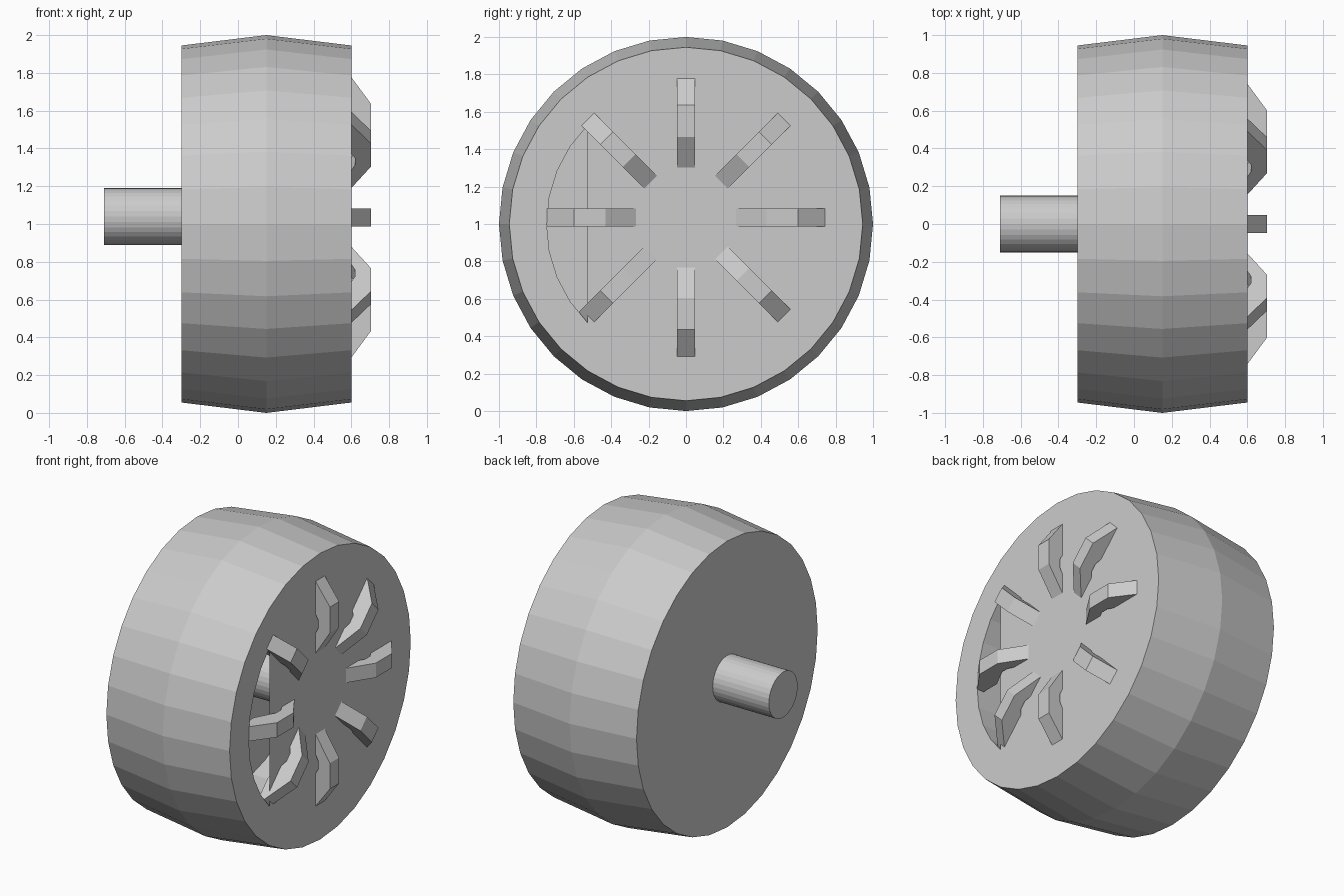
import bpy, bmesh
from math import sin, cos, pi
from mathutils import Matrix

if "Cube" in bpy.data.objects:
    bpy.data.objects.remove(bpy.data.objects["Cube"])

SIDES = 32


def finish(name, bm, loc=(0, 0, 0)):
    bmesh.ops.recalc_face_normals(bm, faces=bm.faces[:])
    mesh = bpy.data.meshes.new(name)
    bm.to_mesh(mesh)
    bm.free()
    obj = bpy.data.objects.new(name, mesh)
    obj.location = loc
    bpy.context.collection.objects.link(obj)
    return obj


def ring(bm, x, r):
    return [bm.verts.new((x, r * cos(2 * pi * i / SIDES), r * sin(2 * pi * i / SIDES)))
            for i in range(SIDES)]


def lathe(name, profile, loc):
    """Spin (x, radius) points about the x axis and cap both ends."""
    bm = bmesh.new()
    rings = [ring(bm, x, r) for x, r in profile]
    for a, b in zip(rings, rings[1:]):
        for i in range(SIDES):
            j = (i + 1) % SIDES
            bm.faces.new((a[i], a[j], b[j], b[i]))
    bm.faces.new(rings[0])
    bm.faces.new(rings[-1])
    return finish(name, bm, loc)


# Tyre with a crowned tread and a recess behind the hub cover
lathe("tyre", [(-0.30, 0.945), (0.15, 1.0), (0.60, 0.945),
               (0.60, 0.745), (0.0, 0.745)], (0, 0, 1))

# Axle stub, running on through the recess
lathe("axle", [(-0.71, 0.15), (0.57, 0.15)], (0, 0, 1.04))

# Hub cover: disc with one quarter segment open on the front side
bm = bmesh.new()
rim = ring(bm, 0.60, 0.745)
q = SIDES // 8
kept = rim[5 * q:] + rim[:3 * q + 1]
bm.faces.new(kept)
bmesh.ops.delete(bm, geom=[v for v in rim if not v.link_faces], context='VERTS')
finish("hub_cover", bm, (0, 0, 1))

# Eight arched spokes: (radius, x) cross-section, given thickness
arch = [(0.81, 0.55), (0.60, 0.705), (0.43, 0.705), (0.19, 0.55),
        (0.30, 0.55), (0.44, 0.62), (0.49, 0.62), (0.62, 0.55)]
bm = bmesh.new()
for k in range(8):
    rot = Matrix.Rotation(k * pi / 4, 3, 'X')
    sides = []
    for t in (-0.048, 0.048):
        vs = [bm.verts.new((x, t, r)) for r, x in arch]
        for v in vs:
            v.co = rot @ v.co
        sides.append(vs)
        bm.faces.new(vs)
    a, b = sides
    for i in range(len(arch)):
        j = (i + 1) % len(arch)
        bm.faces.new((a[i], a[j], b[j], b[i]))
finish("hub_spokes", bm, (0, 0, 1.035))
